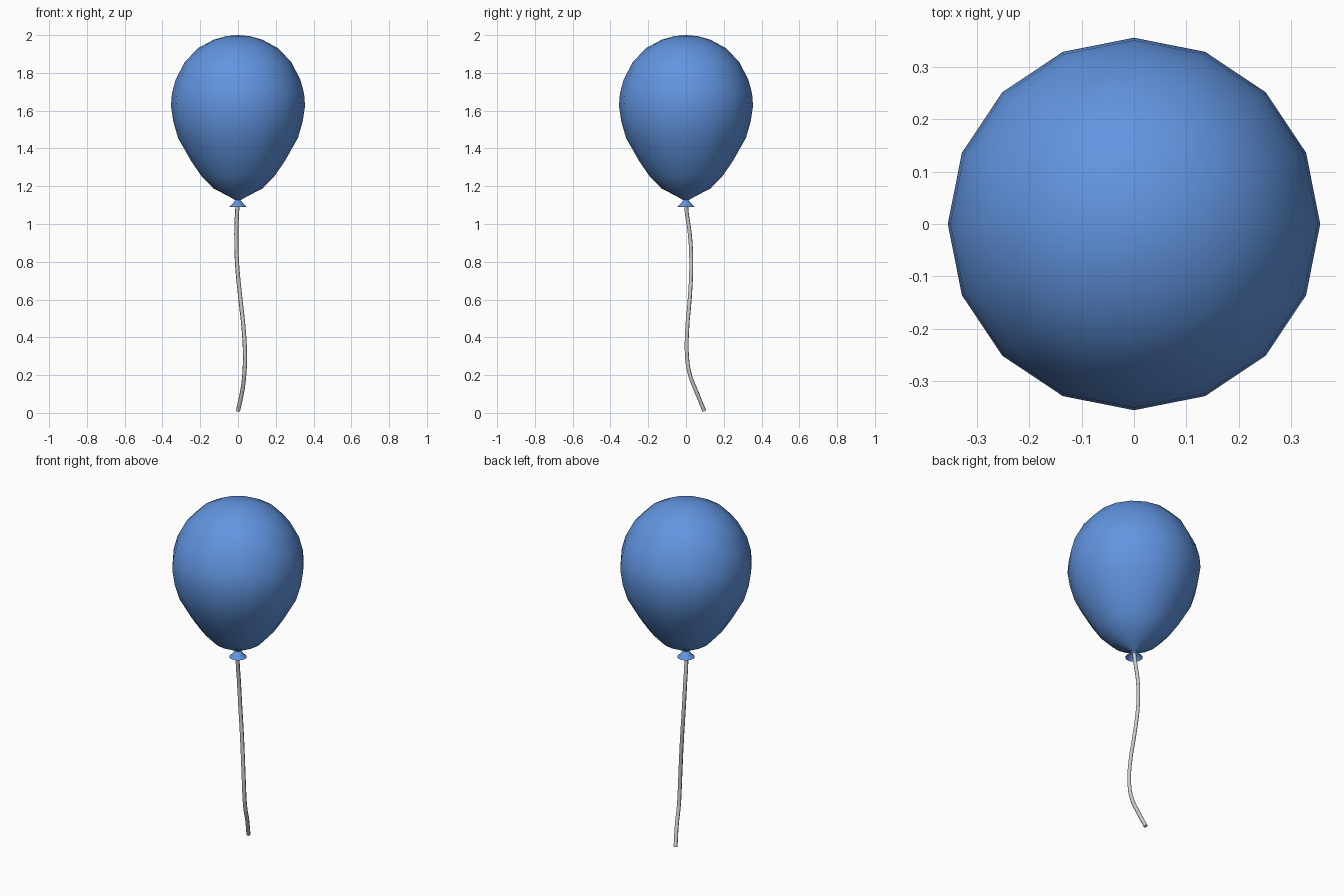
import bpy, bmesh, math

if "Cube" in bpy.data.objects:
    bpy.data.objects.remove(bpy.data.objects["Cube"])

blue = bpy.data.materials.new("balloon_blue")
blue.diffuse_color = (0.12, 0.3, 0.75, 1)
blue.use_nodes = True
blue.node_tree.nodes["Principled BSDF"].inputs["Base Color"].default_value = blue.diffuse_color


def lathe(name, profile, sides, mat):
    """Revolve (radius, z) points around z; radius 0 makes a pole."""
    bm = bmesh.new()
    rings = []
    for r, z in profile:
        if r == 0:
            rings.append([bm.verts.new((0, 0, z))] * sides)
        else:
            rings.append([bm.verts.new((r * math.cos(2 * math.pi * i / sides),
                                        r * math.sin(2 * math.pi * i / sides), z))
                          for i in range(sides)])
    for lo, hi in zip(rings, rings[1:]):
        for i in range(sides):
            j = (i + 1) % sides
            quad = list(dict.fromkeys((lo[i], lo[j], hi[j], hi[i])))
            bm.faces.new(quad).smooth = True
    me = bpy.data.meshes.new(name)
    bm.to_mesh(me)
    bm.free()
    me.materials.append(mat)
    ob = bpy.data.objects.new(name, me)
    bpy.context.collection.objects.link(ob)
    return ob


# Inflated body
lathe("balloon_body", [
    (0.012, 1.125), (0.05, 1.147), (0.13, 1.188), (0.197, 1.258), (0.25, 1.337),
    (0.317, 1.455), (0.342, 1.54), (0.355, 1.625), (0.35, 1.69), (0.33, 1.765),
    (0.28, 1.86), (0.21, 1.932), (0.13, 1.975), (0.06, 1.995), (0, 2.0)], 16, blue)

# Flared knot below the pinch
lathe("knot_flare", [(0.047, 1.09), (0.026, 1.11), (0.012, 1.128)], 16, blue)

# Hanging string
path = [(0, 0, 1.125), (-0.005, 0.004, 1.06), (-0.009, 0.02, 0.95),
        (-0.005, 0.028, 0.79), (0.011, 0.021, 0.62), (0.032, 0.005, 0.42),
        (0.037, 0.006, 0.29), (0.033, 0.021, 0.2), (0.024, 0.05, 0.125),
        (0, 0.097, 0.01)]
cu = bpy.data.curves.new("string", 'CURVE')
cu.dimensions = '3D'
cu.bevel_depth = 0.011
cu.bevel_resolution = 1
cu.resolution_u = 3
cu.use_fill_caps = True
sp = cu.splines.new('BEZIER')
sp.bezier_points.add(len(path) - 1)
for p, co in zip(sp.bezier_points, path):
    p.co = co
    p.handle_left_type = p.handle_right_type = 'AUTO'
string = bpy.data.objects.new("string", cu)
bpy.context.collection.objects.link(string)
